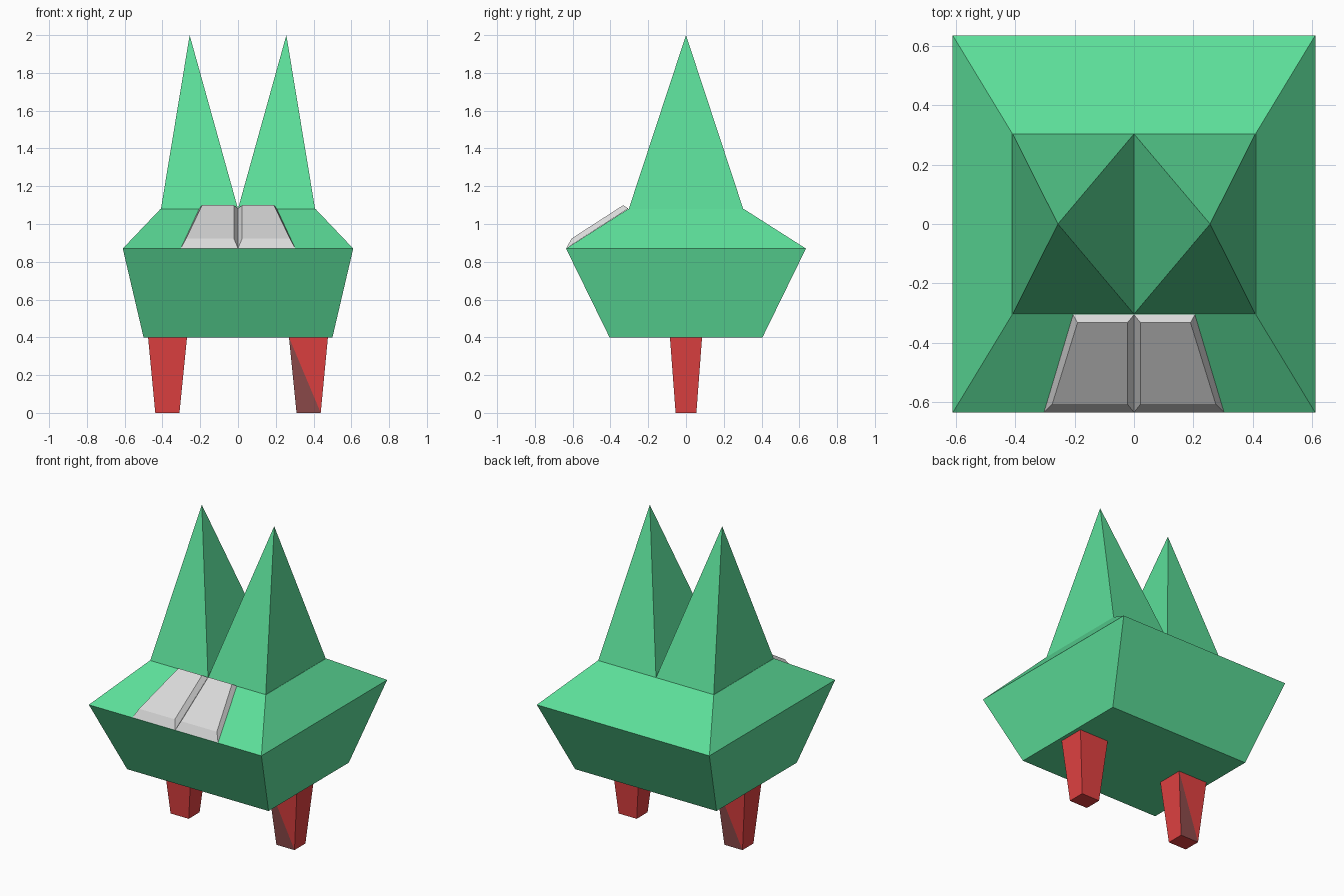
import bpy, bmesh

if "Cube" in bpy.data.objects:
    bpy.data.objects.remove(bpy.data.objects["Cube"])


def material(name, rgb):
    m = bpy.data.materials.new(name)
    m.diffuse_color = (*rgb, 1.0)
    m.use_nodes = True
    m.node_tree.nodes["Principled BSDF"].inputs["Base Color"].default_value = m.diffuse_color
    return m


GREEN = material("leaf green", (0.107, 0.73, 0.32))
RED = material("red", (0.75, 0.053, 0.053))
BROWN = material("dull red brown", (0.27, 0.07, 0.07))
GREY = material("light grey", (0.69, 0.69, 0.69))


def rect(x0, x1, y, z):
    """Four corners of a level rectangle, front edge first."""
    return [(x0, -y, z), (x1, -y, z), (x1, y, z), (x0, y, z)]


def loft(name, rings, mats, apex=None, edit=None):
    """Skin a stack of four-cornered rings, closed by caps or an apex."""
    bm = bmesh.new()
    loops = [[bm.verts.new(p) for p in ring] for ring in rings]
    bm.faces.new(loops[0])
    for a, b in zip(loops, loops[1:]):
        for i in range(4):
            j = (i + 1) % 4
            bm.faces.new((a[i], a[j], b[j], b[i]))
    if apex:
        tip = bm.verts.new(apex)
        for i in range(4):
            bm.faces.new((loops[-1][i], loops[-1][(i + 1) % 4], tip))
    else:
        bm.faces.new(loops[-1])
    bmesh.ops.recalc_face_normals(bm, faces=bm.faces[:])
    if edit:
        edit(bm, loops)
    me = bpy.data.meshes.new(name)
    bm.to_mesh(me)
    bm.free()
    for m in mats:
        me.materials.append(m)
    ob = bpy.data.objects.new(name, me)
    bpy.context.collection.objects.link(ob)
    return ob


# Body: flared tub with a sloping shoulder
loft("body", [rect(-0.50, 0.50, 0.405, 0.40),
              rect(-0.61, 0.61, 0.635, 0.87),
              rect(-0.41, 0.41, 0.305, 1.08)], [GREEN])


def split_front(bm, loops):
    """Cut the front of the leg diagonally and tint its lower triangle."""
    low, top = loops
    front = next(f for f in low[0].link_faces
                 if all(v in f.verts for v in (low[1], top[0], top[1])))
    bmesh.utils.face_split(front, top[0], low[1])
    for f in low[0].link_faces:
        if len(f.verts) == 3:
            f.material_index = 1


for side, s in (("left", -1), ("right", 1)):
    # Tall pointed spikes, meeting at the centre line
    loft(side + "_spike", [rect(0, 0.408 * s, 0.303, 1.08)], [GREEN],
         apex=(0.256 * s, 0, 2.0))

    # Tapered legs, the left one turned half round
    leg = loft(side + "_leg", [rect(0.31, 0.438, 0.055, 0.0),
                               rect(0.27, 0.476, 0.085, 0.40)],
               [RED, BROWN], edit=split_front)
    if s < 0:
        leg.rotation_euler.z = 3.14159265

    # Bevelled teeth lying on the front slope
    base = [(0, -0.634, 0.871), (0.303 * s, -0.634, 0.871),
            (0.205 * s, -0.305, 1.082), (0, -0.305, 1.082)]
    face = [(0.022 * s, -0.606, 0.923), (0.275 * s, -0.606, 0.923),
            (0.19 * s, -0.332, 1.10), (0.022 * s, -0.332, 1.10)]
    loft(side + "_tooth", [base, face], [GREY])
